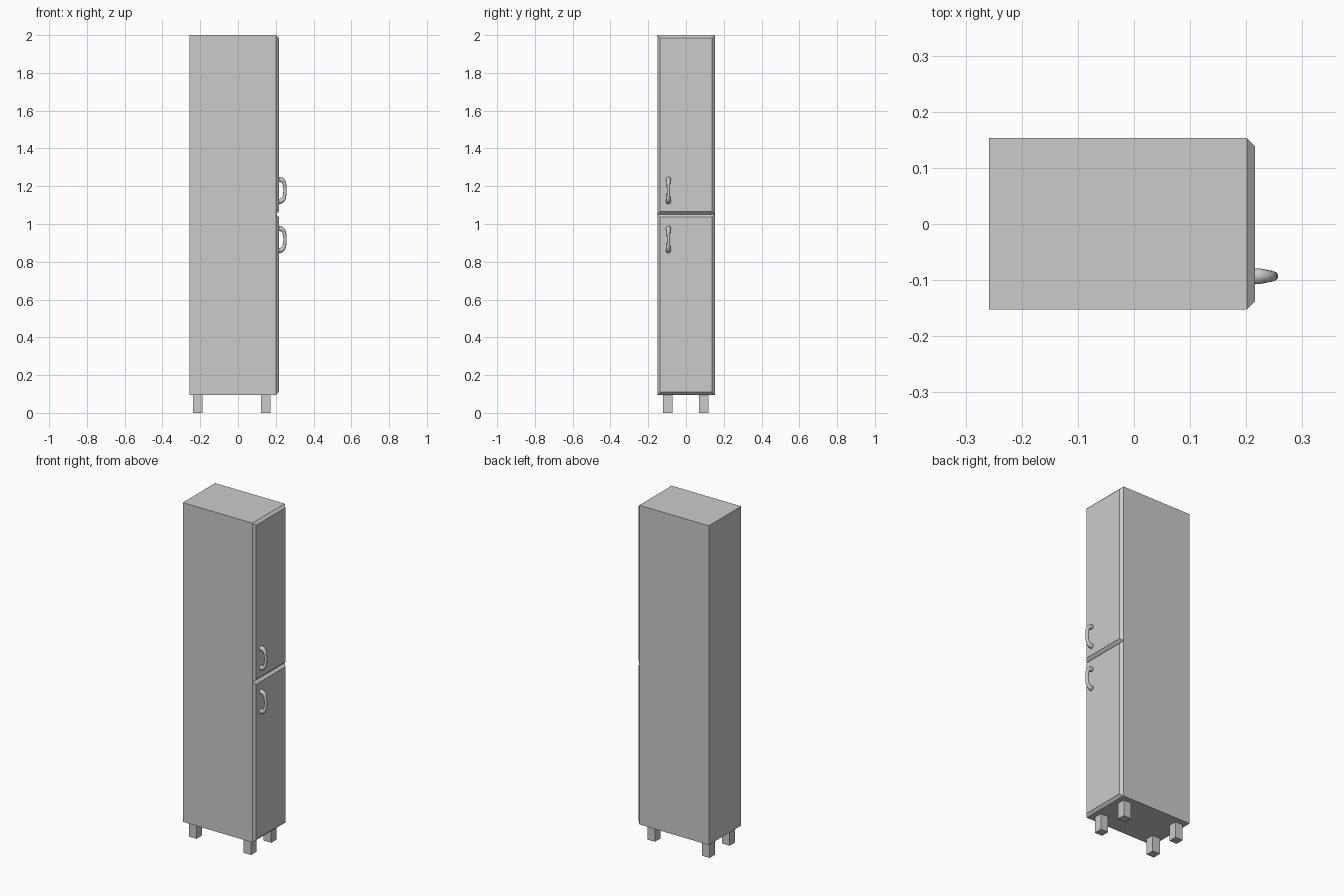
import bpy, bmesh

if "Cube" in bpy.data.objects:
    bpy.data.objects.remove(bpy.data.objects["Cube"])


def new_object(name, bm):
    bmesh.ops.recalc_face_normals(bm, faces=bm.faces[:])
    mesh = bpy.data.meshes.new(name)
    bm.to_mesh(mesh)
    bm.free()
    obj = bpy.data.objects.new(name, mesh)
    bpy.context.collection.objects.link(obj)
    return obj


def box(name, x, y, z, front_inset=0.0):
    """Box from (min, max) ranges; the +x face can be inset to form a chamfered panel."""
    bm = bmesh.new()
    bmesh.ops.create_cube(bm, size=1)
    for v in bm.verts:
        inset = front_inset if v.co.x > 0 else 0.0
        sy, sz = (1 if v.co.y > 0 else -1), (1 if v.co.z > 0 else -1)
        v.co = (x[v.co.x > 0], y[sy > 0] - sy * inset, z[sz > 0] - sz * inset)
    return new_object(name, bm)


def handle(name, z):
    """Curved pull handle, thick at the feet and slimmer along the grip."""
    half = [(0.205, 0.058, 0.014), (0.226, 0.057, 0.0135),
            (0.241, 0.046, 0.0105), (0.247, 0.022, 0.009)]
    path = half + [(0.2485, 0.0, 0.0085)] + [(x, -d, r) for x, d, r in reversed(half)]
    curve = bpy.data.curves.new(name, 'CURVE')
    curve.dimensions = '3D'
    curve.bevel_depth = 1.0
    curve.bevel_resolution = 4
    curve.resolution_u = 5
    curve.use_fill_caps = True
    spline = curve.splines.new('BEZIER')
    spline.bezier_points.add(len(path) - 1)
    for p, (x, d, r) in zip(spline.bezier_points, path):
        p.co = (x, -0.093, z + d)
        p.radius = r
        p.handle_left_type = p.handle_right_type = 'AUTO'
    obj = bpy.data.objects.new(name, curve)
    bpy.context.collection.objects.link(obj)
    bpy.ops.object.select_all(action='DESELECT')
    obj.select_set(True)
    bpy.context.view_layer.objects.active = obj
    bpy.ops.object.convert(target='MESH')
    bpy.ops.object.shade_smooth_by_angle()


WIDTH = (-0.152, 0.153)

# Cabinet carcass
box("cabinet_body", (-0.258, 0.201), WIDTH, (0.095, 2.0))

# Chamfered doors meeting in a V groove
box("lower_door", (0.201, 0.216), WIDTH, (0.095, 1.051), 0.015)
box("upper_door", (0.201, 0.216), WIDTH, (1.051, 2.0), 0.015)

# Handles
handle("upper_handle", 1.178)
handle("lower_handle", 0.918)

# Four square legs
for end, x in (("back", -0.214), ("front", 0.146)):
    for side, y in (("left", -0.096), ("right", 0.094)):
        box(f"{end}_{side}_leg", (x - 0.025, x + 0.025),
            (y - 0.025, y + 0.025), (0.0, 0.095))
